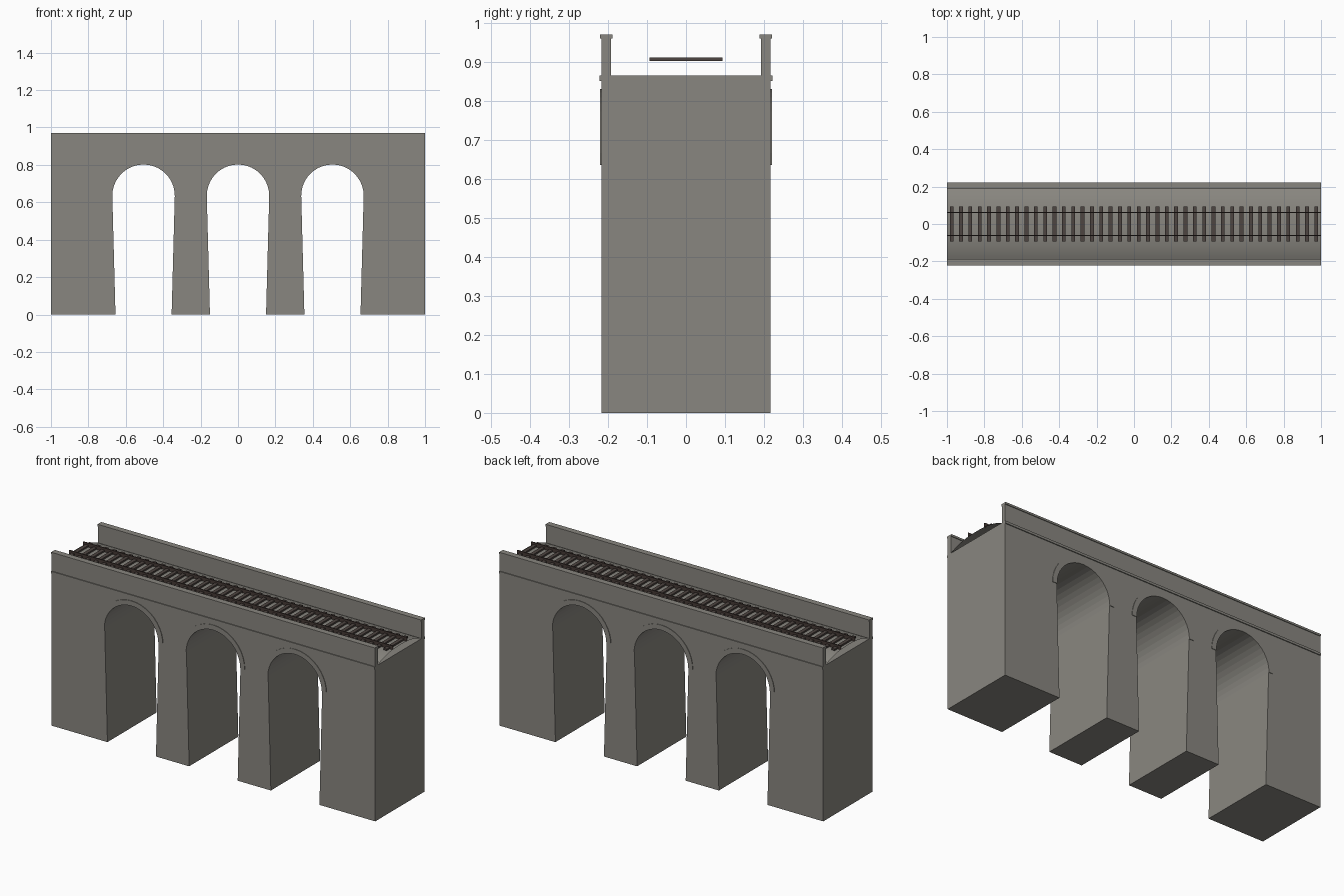
import bpy, bmesh, math

if "Cube" in bpy.data.objects:
    bpy.data.objects.remove(bpy.data.objects["Cube"], do_unlink=True)


def material(name, rgb):
    m = bpy.data.materials.new(name)
    m.use_nodes = True
    m.diffuse_color = (*rgb, 1)
    m.node_tree.nodes["Principled BSDF"].inputs["Base Color"].default_value = (*rgb, 1)
    return m


STONE = material("grey stone", (0.25, 0.24, 0.215))
WOOD = material("dark wood", (0.075, 0.058, 0.052))
STEEL = material("rusty steel", (0.06, 0.042, 0.036))


def finish(name, bm, mat):
    bmesh.ops.recalc_face_normals(bm, faces=bm.faces)
    mesh = bpy.data.meshes.new(name)
    bm.to_mesh(mesh)
    bm.free()
    mesh.materials.append(mat)
    ob = bpy.data.objects.new(name, mesh)
    bpy.context.collection.objects.link(ob)
    return ob


def add_box(bm, x0, x1, y0, y1, z0, z1):
    vs = bmesh.ops.create_cube(bm, size=1)["verts"]
    for v in vs:
        v.co = ((x0 + x1) / 2 + v.co.x * (x1 - x0),
                (y0 + y1) / 2 + v.co.y * (y1 - y0),
                (z0 + z1) / 2 + v.co.z * (z1 - z0))


def add_slab(bm, outline, y0, y1):
    """Extrude an x-z outline from y0 to y1."""
    face = bm.faces.new([bm.verts.new((x, y0, z)) for x, z in outline])
    new = bmesh.ops.extrude_face_region(bm, geom=[face])["geom"]
    for v in new:
        if isinstance(v, bmesh.types.BMVert):
            v.co.y = y1


def add_sheet(bm, section):
    """Sweep an open y-z section along the bridge."""
    rows = [[bm.verts.new((x, y, z)) for y, z in section] for x in (-1, 1)]
    for i in range(len(section) - 1):
        bm.faces.new((rows[0][i], rows[1][i], rows[1][i + 1], rows[0][i + 1]))


DEPTH, DECK, TOP = 0.217, 0.865, 0.97
SPRING, RADIUS, FOOT, SEGS = 0.635, 0.167, 0.15, 20
CENTRES = (-0.505, 0, 0.505)


def arc(cx, r):
    return [(cx - r * math.cos(math.pi * i / SEGS), SPRING + r * math.sin(math.pi * i / SEGS))
            for i in range(SEGS + 1)]


# Body with three tapered arched openings
outline = [(-1, 0)]
for cx in CENTRES:
    outline += [(cx - FOOT, 0)] + arc(cx, RADIUS) + [(cx + FOOT, 0)]
outline += [(1, 0), (1, DECK), (-1, DECK)]
bm = bmesh.new()
add_slab(bm, outline, -DEPTH, DEPTH)
finish("arched_body", bm, STONE)

# Parapets, caps, string courses and arch rings on both sides
for side, s in (("front", -1), ("back", 1)):
    for part, inner, outer, z0, z1 in (("parapet", 0.192, DEPTH, DECK, 0.96),
                                       ("parapet_cap", 0.188, 0.221, 0.959, TOP),
                                       ("string_course", 0.21, 0.222, 0.851, 0.864)):
        bm = bmesh.new()
        add_box(bm, -1, 1, min(s * inner, s * outer), max(s * inner, s * outer), z0, z1)
        finish(f"{side}_{part}", bm, STONE)
    bm = bmesh.new()
    for cx in CENTRES:
        add_slab(bm, arc(cx, RADIUS) + arc(cx, 0.195)[::-1], s * (DEPTH - 0.001), s * 0.22)
    finish(f"{side}_arch_rings", bm, STONE)

# Rounded ballast bed, an open sheet
bm = bmesh.new()
steps = [i / 10 for i in range(-10, 11)]
add_sheet(bm, [(0.192 * t, DECK + 0.037 * (1 - abs(t) ** 2.5)) for t in steps])
bed = finish("ballast_bed", bm, STONE)
for p in bed.data.polygons:
    p.use_smooth = True

# Sleepers
bm = bmesh.new()
for i in range(40):
    x = -0.975 + 0.05 * i
    add_box(bm, x - 0.01, x + 0.01, -0.094, 0.094, 0.902, 0.911)
finish("sleepers", bm, WOOD)

# Rails, open at the ends
for side, y in (("front", -0.062), ("back", 0.062)):
    bm = bmesh.new()
    w = 0.003
    add_sheet(bm, [(y - w, 0.9), (y - w, 0.922), (y + w, 0.922), (y + w, 0.9)])
    finish(f"{side}_rail", bm, STEEL)
